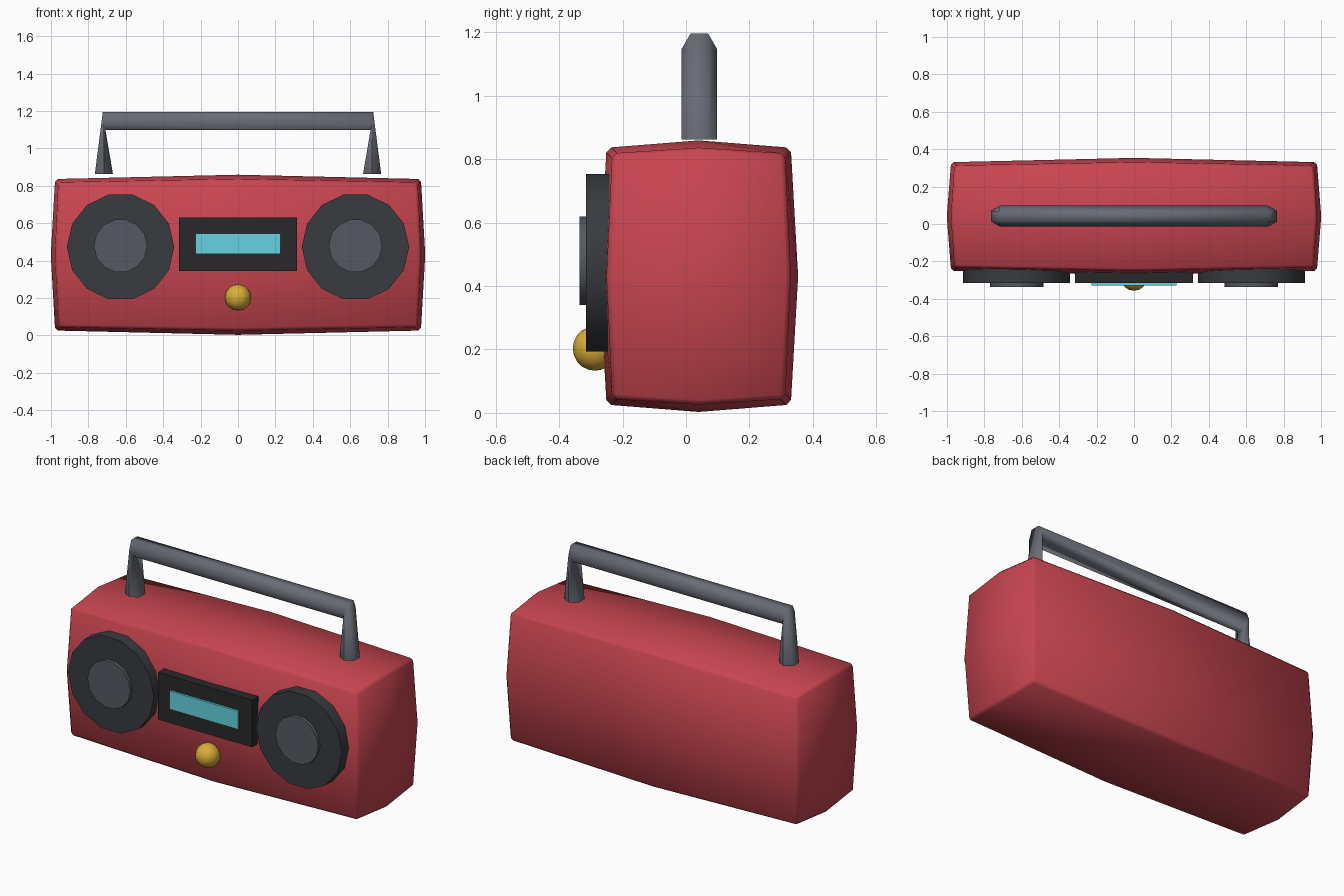
import bpy, bmesh, math
from mathutils import Vector

if "Cube" in bpy.data.objects:
    bpy.data.objects.remove(bpy.data.objects["Cube"])


def material(name, rgb):
    m = bpy.data.materials.new(name)
    m.diffuse_color = (*rgb, 1)
    m.use_nodes = True
    m.node_tree.nodes["Principled BSDF"].inputs["Base Color"].default_value = m.diffuse_color
    return m


RED = material("red_shell", (0.58, 0.06, 0.08))
DARK = material("dark_plastic", (0.04, 0.043, 0.05))
BLACK = material("black_panel", (0.022, 0.022, 0.024))
GREY = material("grey_metal", (0.14, 0.15, 0.18))
CONE = material("cone_grey", (0.09, 0.1, 0.12))
CYAN = material("cyan_screen", (0.13, 0.65, 0.74))
GOLD = material("gold_knob", (0.7, 0.42, 0.04))


def finish(name, bm, mat, smooth=None):
    bmesh.ops.recalc_face_normals(bm, faces=bm.faces)
    mesh = bpy.data.meshes.new(name)
    bm.to_mesh(mesh)
    bm.free()
    ob = bpy.data.objects.new(name, mesh)
    bpy.context.collection.objects.link(ob)
    mesh.materials.append(mat)
    if smooth:
        bpy.ops.object.select_all(action='DESELECT')
        ob.select_set(True)
        bpy.context.view_layer.objects.active = ob
        if smooth >= 180:
            bpy.ops.object.shade_smooth()
        else:
            bpy.ops.object.shade_smooth_by_angle(angle=math.radians(smooth))
    return ob


def box(name, lo, hi, mat):
    bm = bmesh.new()
    bmesh.ops.create_cube(bm, size=1)
    lo, hi = Vector(lo), Vector(hi)
    for v in bm.verts:
        v.co = (lo + hi) / 2 + v.co * (hi - lo)
    return finish(name, bm, mat)


def disc(name, x, z, r, y0, y1, mat, n=14):
    # round plate facing the front, between y0 and y1
    bm = bmesh.new()
    ring = [bm.verts.new((x + r * math.cos(i * math.tau / n), y0,
                          z + r * math.sin(i * math.tau / n))) for i in range(n)]
    face = bm.faces.new(ring)
    ext = bmesh.ops.extrude_face_region(bm, geom=[face], use_keep_orig=True)
    for g in ext["geom"]:
        if isinstance(g, bmesh.types.BMVert):
            g.co.y = y1
    return finish(name, bm, mat, 30)


# Body: box split once per side, edge and face middles bulging outward
bm = bmesh.new()
bmesh.ops.create_cube(bm, size=2)
bmesh.ops.subdivide_edges(bm, edges=bm.edges[:], cuts=1, use_grid_fill=True)
base, centre = Vector((0.96, 0.2725, 0.387)), Vector((0, 0.04, 0.431))
bulge = (0, 0.018, 0.041)
for v in bm.verts:
    s = [round(c) for c in v.co]
    b = bulge[s.count(0)] if s.count(0) < 3 else 0
    v.co = centre + Vector([s[i] * (base[i] + b) for i in range(3)])
bmesh.ops.recalc_face_normals(bm, faces=bm.faces)
sharp = [e for e in bm.edges if e.calc_face_angle(0) > math.radians(40)]
bmesh.ops.bevel(bm, geom=sharp, offset=0.015, segments=1, profile=0.5, affect='EDGES')
finish("body", bm, RED, 180)

# Speakers with cones
for side, sx in (("left", -1), ("right", 1)):
    disc(side + "_speaker", sx * 0.628, 0.473, 0.287, -0.315, -0.228, DARK)
    disc(side + "_speaker_cone", sx * 0.628, 0.479, 0.143, -0.336, -0.300, CONE)

# Tape panel and screen
box("tape_panel", (-0.315, -0.315, 0.345), (0.315, -0.25, 0.63), BLACK)
box("screen", (-0.228, -0.328, 0.435), (0.228, -0.30, 0.545), CYAN)

# Knob
bm = bmesh.new()
bmesh.ops.create_uvsphere(bm, u_segments=16, v_segments=10, radius=0.07)
bmesh.ops.translate(bm, verts=bm.verts, vec=(0, -0.287, 0.203))
finish("knob", bm, GOLD, 180)

# Handle: hexagonal tube swept up, across and down
bm = bmesh.new()
stations = [((-0.717, 0.862), (-1, 0)), ((-0.717, 1.147), (-0.12, 1)),
            ((0.717, 1.147), (0.12, 1)), ((0.717, 0.862), (1, 0))]
rings = []
for (x, z), (dx, dz) in stations:
    ring = []
    for i in range(6):
        a = i * math.tau / 6
        u, w = 0.056 * math.sin(a), 0.056 * math.cos(a)
        ring.append(bm.verts.new((x + u * dx, 0.042 + w, z + u * dz)))
    rings.append(ring)
for r0, r1 in zip(rings, rings[1:]):
    for i in range(6):
        j = (i + 1) % 6
        bm.faces.new((r0[i], r0[j], r1[j], r1[i]))
bm.faces.new(rings[0])
bm.faces.new(rings[-1])
finish("handle", bm, GREY, 65)
